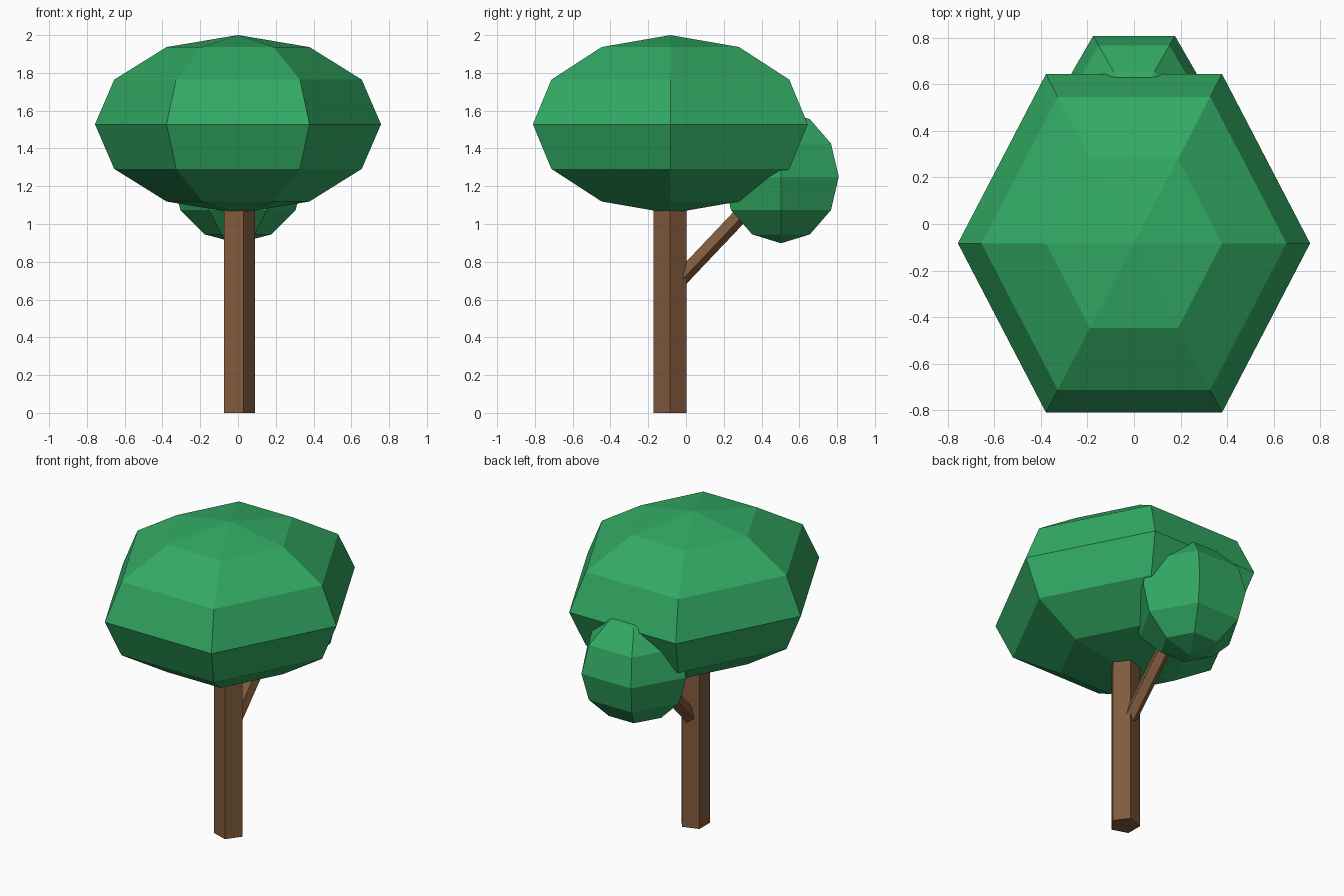
import bpy
from math import pi, radians, atan2
from mathutils import Vector

if "Cube" in bpy.data.objects:
    bpy.data.objects.remove(bpy.data.objects["Cube"])


def material(name, rgb):
    m = bpy.data.materials.new(name)
    m.diffuse_color = (*rgb, 1)
    m.use_nodes = True
    m.node_tree.nodes["Principled BSDF"].inputs["Base Color"].default_value = m.diffuse_color
    return m


leaf = material("leaf_green", (0.032, 0.40, 0.125))
bark = material("bark_brown", (0.22, 0.105, 0.047))


def finish(name, mat):
    ob = bpy.context.object
    ob.name = ob.data.name = name
    ob.data.materials.append(mat)
    return ob


def foliage(name, centre, radii):
    # Six-sided faceted ball with corners pointing along +x and -x
    bpy.ops.mesh.primitive_uv_sphere_add(segments=6, ring_count=6, radius=1,
                                         location=centre, rotation=(0, 0, pi / 2))
    ob = finish(name, leaf)
    rx, ry, rz = radii
    ob.scale = (ry, rx, rz)  # local x/y are swapped by the quarter turn
    return ob


def limb(name, start, end, radius, spin):
    # Five-sided post in the y-z plane running between two points
    a, b = Vector(start), Vector(end)
    d = b - a
    bpy.ops.mesh.primitive_cylinder_add(vertices=5, radius=radius, depth=d.length,
                                        location=(a + b) / 2,
                                        rotation=(-atan2(d.y, d.z), 0, spin))
    return finish(name, bark)


# Trunk and side branch
limb("trunk", (0, -0.085, 0), (0, -0.085, 1.15), 0.091, radians(-90))
limb("branch", (0, -0.04, 0.704), (0, 0.44, 1.21), 0.045, 0)

# Main canopy and the smaller clump on the branch
foliage("main_canopy", (0, -0.083, 1.528), (0.757, 0.84, 0.472))
foliage("small_canopy", (0, 0.503, 1.25), (0.352, 0.353, 0.352))
